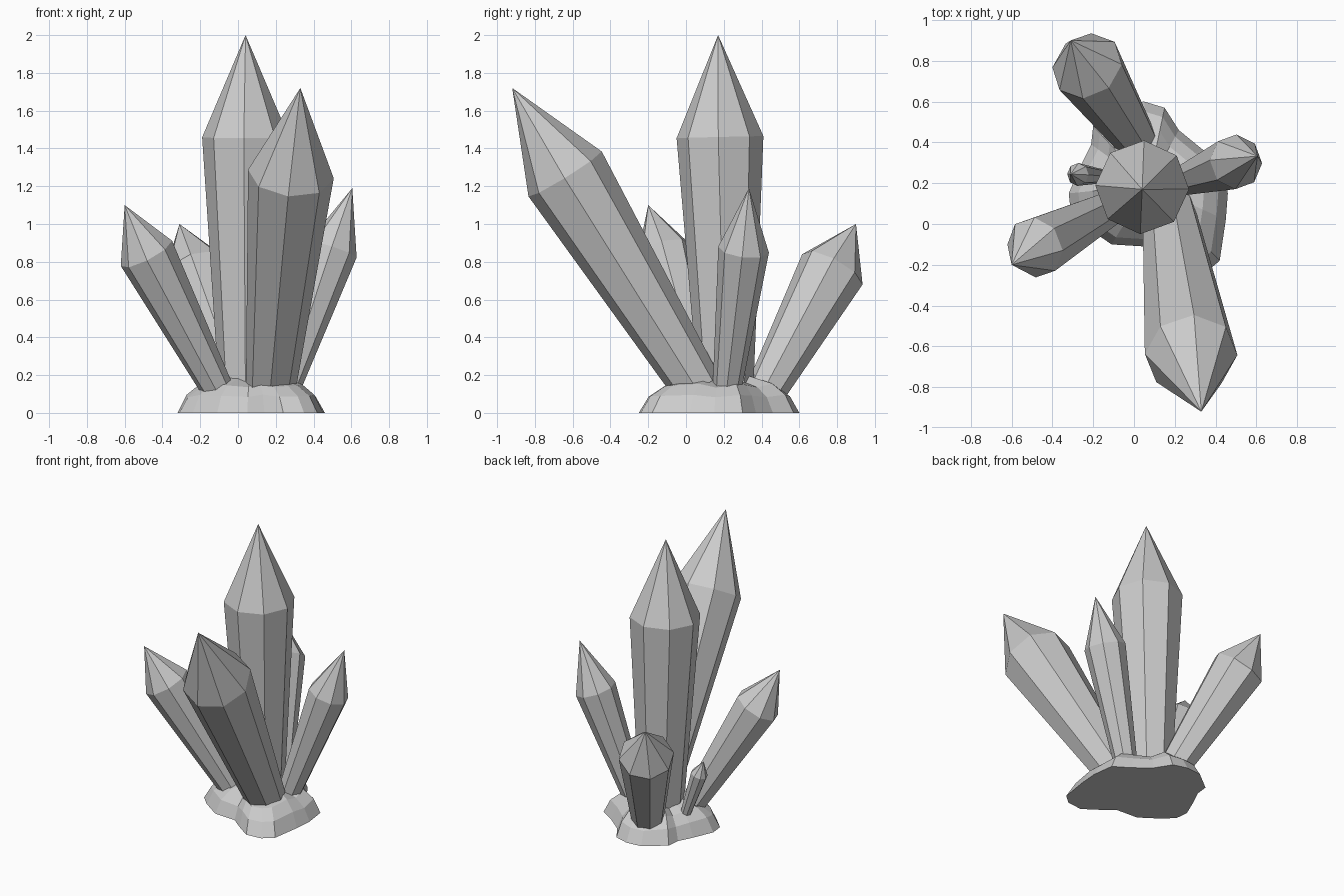
import bpy, bmesh, math
from mathutils import Vector, Matrix

if "Cube" in bpy.data.objects:
    bpy.data.objects.remove(bpy.data.objects["Cube"])


def new_object(name, bm):
    bmesh.ops.recalc_face_normals(bm, faces=bm.faces)
    mesh = bpy.data.meshes.new(name)
    bm.to_mesh(mesh)
    bm.free()
    obj = bpy.data.objects.new(name, mesh)
    bpy.context.collection.objects.link(obj)
    return obj


def bridge(bm, rings):
    for a, b in zip(rings, rings[1:]):
        n = len(a)
        for i in range(n):
            j = (i + 1) % n
            bm.faces.new((a[i], a[j], b[j], b[i]))


def fan(bm, ring, point):
    tip = bm.verts.new(point)
    for i, v in enumerate(ring):
        bm.faces.new((v, ring[(i + 1) % len(ring)], tip))


def crystal(name, base, shoulder, tip, r_base, r_shoulder, sink=0.08, sides=8):
    """Octagonal shaft that widens towards the shoulder, then a pointed tip."""
    base, shoulder, tip = Vector(base), Vector(shoulder), Vector(tip)
    axis = (shoulder - base).normalized()
    rot = Vector((0, 0, 1)).rotation_difference(axis)
    bm = bmesh.new()
    rings = []
    for centre, r in ((base - axis * sink, r_base), (shoulder, r_shoulder)):
        ring = []
        for i in range(sides):
            a = math.tau * i / sides - 0.04
            ring.append(bm.verts.new(centre + rot @ Vector((r * math.cos(a), r * math.sin(a), 0))))
        rings.append(ring)
    bridge(bm, rings)
    bm.faces.new(rings[0][::-1])
    fan(bm, rings[1], tip)
    return new_object(name, bm)


# Crystals: base centre, shoulder centre, tip, base radius, shoulder radius
crystal("main_crystal", (0.045, 0.21, 0.15), (0.04, 0.18, 1.46), (0.04, 0.17, 2.0), 0.143, 0.23)
crystal("front_crystal", (0.18, 0.02, 0.20), (0.28, -0.64, 1.265), (0.33, -0.92, 1.72), 0.132, 0.228)
crystal("left_crystal", (-0.135, 0.07, 0.175), (-0.485, -0.115, 0.845), (-0.60, -0.20, 1.10), 0.083, 0.152)
crystal("right_crystal", (0.26, 0.22, 0.15), (0.50, 0.305, 0.865), (0.605, 0.333, 1.19), 0.072, 0.135)
crystal("back_crystal", (0.0, 0.43, 0.13), (-0.23, 0.775, 0.76), (-0.31, 0.90, 1.0), 0.10, 0.18)
crystal("small_crystal", (-0.17, 0.235, 0.15), (-0.275, 0.243, 0.44), (-0.31, 0.245, 0.54), 0.032, 0.056)

# Rock base: lumpy outline stepped inwards to a low dome
outline = [(0.42, -0.18), (0.45, 0.02), (0.46, 0.15), (0.44, 0.30), (0.33, 0.37), (0.22, 0.46),
           (0.15, 0.57), (0.05, 0.60), (-0.06, 0.59), (-0.20, 0.48), (-0.21, 0.39), (-0.26, 0.29),
           (-0.32, 0.15), (-0.31, 0.06), (-0.24, -0.01), (-0.11, -0.10), (0.05, -0.11), (0.14, -0.18),
           (0.24, -0.25), (0.35, -0.24)]
cx, cy = 0.07, 0.19
bm = bmesh.new()
rings = []
for scale, z in ((1.0, 0.0), (0.88, 0.09), (0.70, 0.145), (0.35, 0.185)):
    rings.append([bm.verts.new((cx + (x - cx) * scale, cy + (y - cy) * scale,
                                z * (1 + 0.08 * math.sin(i * 2.3))))
                  for i, (x, y) in enumerate(outline)])
bridge(bm, rings)
bm.faces.new(rings[0][::-1])
fan(bm, rings[-1], (cx, cy, 0.205))
new_object("rock_base", bm)
